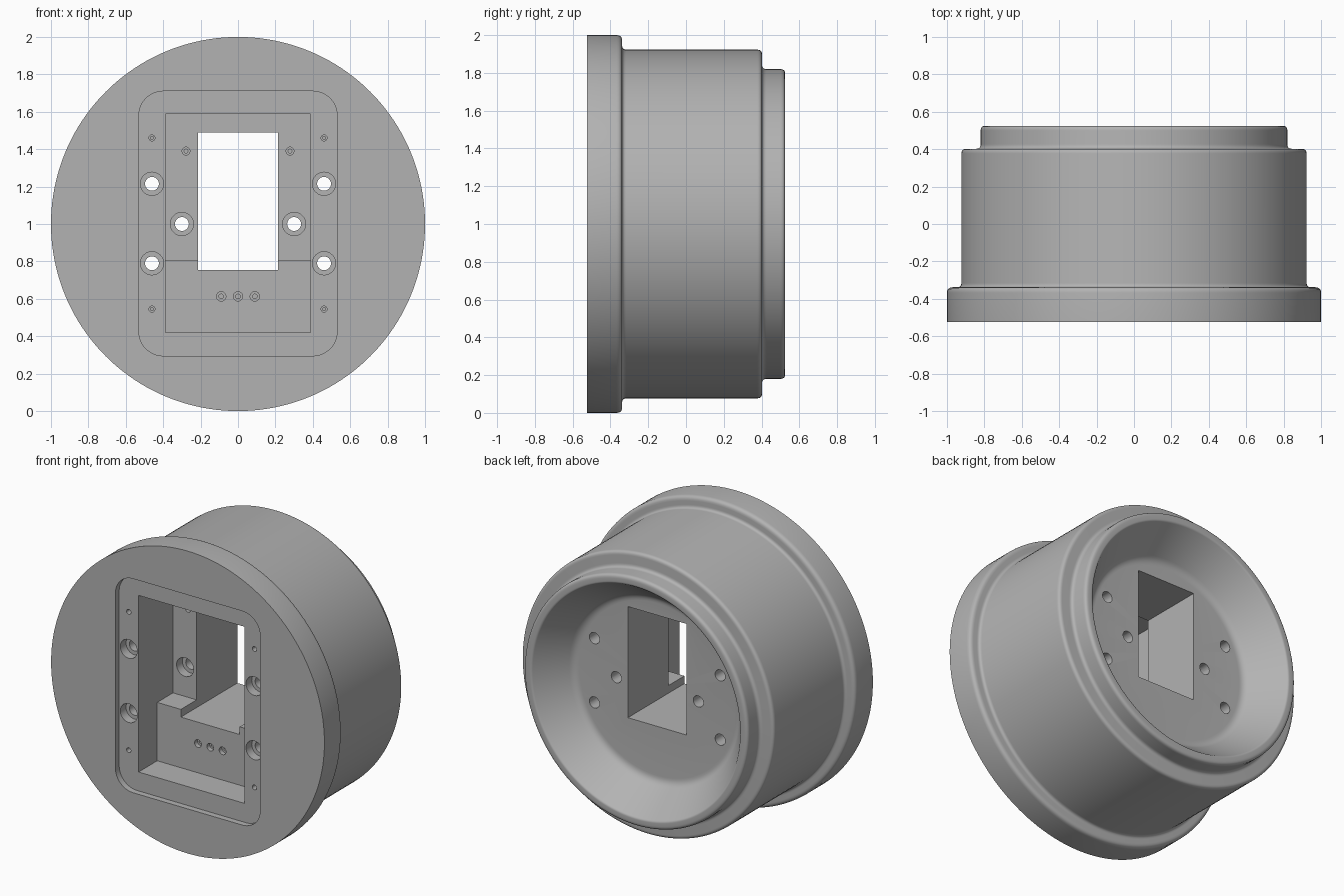
import bpy
import bmesh
from math import pi
from mathutils import Vector, Matrix

if "Cube" in bpy.data.objects:
    bpy.data.objects.remove(bpy.data.objects["Cube"], do_unlink=True)

FRONT, BACK = -0.525, 0.525
LEDGE, SHELF, DEEP, DISH = -0.485, -0.29, -0.125, 0.30   # depths along y
CUT = FRONT - 0.1                                      # cutters start here

grey = bpy.data.materials.new("plain grey")
grey.use_nodes = True
grey.diffuse_color = (0.45, 0.45, 0.45, 1)
grey.node_tree.nodes["Principled BSDF"].inputs["Base Color"].default_value = (0.45, 0.45, 0.45, 1)


def finish(bm, name):
    bmesh.ops.recalc_face_normals(bm, faces=bm.faces)
    mesh = bpy.data.meshes.new(name)
    bm.to_mesh(mesh)
    bm.free()
    mesh.materials.append(grey)
    obj = bpy.data.objects.new(name, mesh)
    bpy.context.collection.objects.link(obj)
    return obj


def fillet(points, steps=5):
    """Round each (radius, y, fillet) corner of a profile with a short curve."""
    out = []
    for i, (r, y, f) in enumerate(points):
        p = Vector((r, y))
        if f == 0:
            out.append(p)
            continue
        a = p + (Vector(points[i - 1][:2]) - p).normalized() * f
        b = p + (Vector(points[i + 1][:2]) - p).normalized() * f
        for k in range(steps + 1):
            t = k / steps
            out.append(a * (1 - t) ** 2 + p * 2 * t * (1 - t) + b * t ** 2)
    return out


def lathe(name, profile, x, z, segments):
    """Turn a (radius, y) profile about a line parallel to y."""
    bm = bmesh.new()
    verts = [bm.verts.new((r, y, 0)) for r, y in profile]
    edges = [bm.edges.new(pair) for pair in zip(verts, verts[1:])]
    bmesh.ops.spin(bm, geom=verts + edges, cent=(0, 0, 0), axis=(0, 1, 0),
                   angle=2 * pi, steps=segments)
    bmesh.ops.remove_doubles(bm, verts=bm.verts, dist=1e-5)
    bmesh.ops.translate(bm, verts=bm.verts, vec=(x, 0, z))
    return finish(bm, name)


def box(name, half_width, y0, y1, z0, z1, corner=0):
    """Box with optionally rounded corners in the front outline."""
    bm = bmesh.new()
    size = Matrix.Diagonal((2 * half_width, y1 - y0, z1 - z0, 1))
    bmesh.ops.create_cube(bm, size=1, matrix=Matrix.Translation((0, (y0 + y1) / 2, (z0 + z1) / 2)) @ size)
    if corner:
        along = [e for e in bm.edges if abs(e.verts[0].co.y - e.verts[1].co.y) > 1e-4]
        bmesh.ops.bevel(bm, geom=along, offset=corner, segments=12, profile=0.5, affect='EDGES')
    return finish(bm, name)


def cut(body, cutter):
    cutter.hide_render = True
    mod = body.modifiers.new("cut", 'BOOLEAN')
    mod.operation = 'DIFFERENCE'
    mod.solver = 'EXACT'
    mod.object = cutter
    bpy.context.view_layer.objects.active = body
    bpy.ops.object.modifier_apply(modifier=mod.name)
    bpy.data.objects.remove(cutter, do_unlink=True)


def bore(x, z, wide, narrow, surface, step, end):
    """Stepped hole: wide from the surface, narrow beyond the step."""
    start = surface - 0.03
    profile = [(0, start), (wide, start), (wide, surface + step),
               (narrow, surface + step), (narrow, end), (0, end)]
    cut(housing, lathe("hole_cutter", profile, x, z, 32))


# Round housing: flange, drum, rear lip and dished back
housing = lathe("round_housing", fillet([
    (0, FRONT, 0), (1, FRONT, 0), (1, -0.338, 0.03), (0.923, -0.338, 0.022),
    (0.923, 0.402, 0.025), (0.82, 0.402, 0.025), (0.82, BACK, 0.025),
    (0.765, BACK, 0.01), (0.605, DISH, 0.035), (0, DISH, 0)]), 0, 1, 160)

# Front recess, stepped pocket and through window
cut(housing, box("ledge_cutter", 0.53, CUT, LEDGE, 0.295, 1.71, 0.13))
cut(housing, box("shelf_cutter", 0.388, CUT, SHELF, 0.42, 1.588))
cut(housing, box("deep_cutter", 0.388, CUT, DEEP, 0.806, 1.588))
cut(housing, box("window_cutter", 0.215, CUT, BACK, 0.755, 1.49))

# Mirrored screw holes and pilot holes
for side in (-1, 1):
    for z in (0.79, 1.215):
        bore(side * 0.46, z, 0.062, 0.037, LEDGE, 0.06, BACK)
    bore(side * 0.3, 1.0, 0.062, 0.037, DEEP, 0.06, BACK)
    for z in (0.545, 1.46):
        bore(side * 0.46, z, 0.016, 0.008, LEDGE, 0.08, LEDGE + 0.09)
    bore(side * 0.278, 1.39, 0.021, 0.01, DEEP, 0.1, DEEP + 0.11)

# Row of three small holes on the shelf
for x in (-0.09, 0, 0.09):
    bore(x, 0.613, 0.025, 0.012, SHELF, 0.03, SHELF + 0.09)

# Smooth round walls, crisp edges
bpy.ops.object.select_all(action='DESELECT')
housing.select_set(True)
bpy.context.view_layer.objects.active = housing
bpy.ops.object.shade_smooth_by_angle(angle=0.52)
